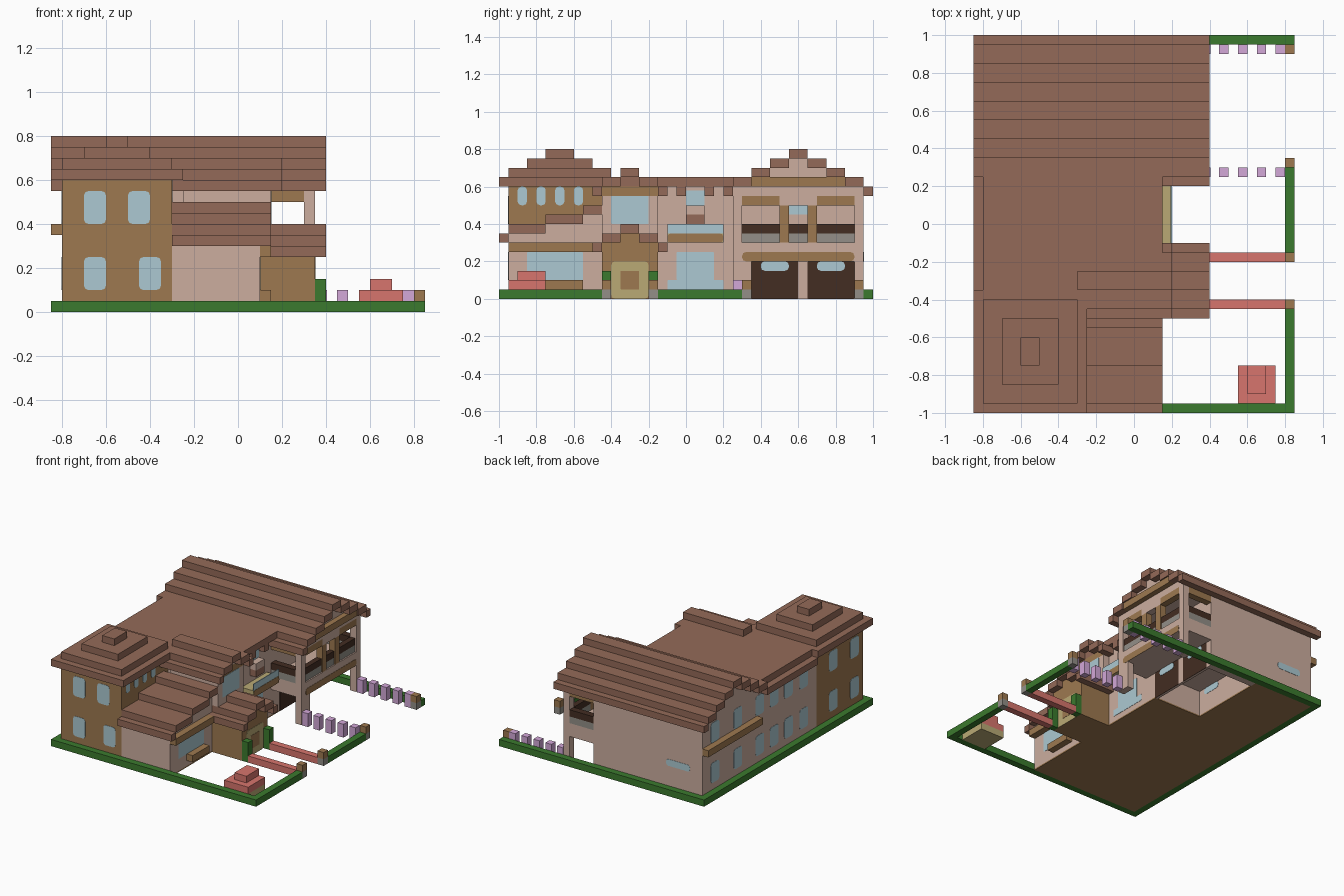
import bpy
import bmesh
import math

cube = bpy.data.objects.get("Cube")
if cube:
    bpy.data.objects.remove(cube, do_unlink=True)


def material(name, srgb):
    lin = [((c / 255 + 0.055) / 1.055) ** 2.4 for c in srgb] + [1]
    m = bpy.data.materials.new(name)
    m.use_nodes = True
    m.diffuse_color = lin
    m.node_tree.nodes["Principled BSDF"].inputs["Base Color"].default_value = lin
    return m


ROOF = material("roof brown", (148, 106, 88))
WOOD = material("wood", (158, 121, 80))
WALL = material("plaster", (204, 174, 159))
GLASS = material("glass blue", (172, 201, 210))
GREEN = material("hedge green", (59, 122, 46))
RED = material("red", (215, 117, 109))
LILAC = material("lilac", (211, 168, 216))
DOOR = material("khaki", (186, 170, 117))
DARK = material("dark brown", (67, 45, 34))
STONE = material("stone grey", (147, 143, 136))


def finish(name, bm, mat):
    bmesh.ops.recalc_face_normals(bm, faces=bm.faces)
    mesh = bpy.data.meshes.new(name)
    bm.to_mesh(mesh)
    bm.free()
    mesh.materials.append(mat)
    ob = bpy.data.objects.new(name, mesh)
    bpy.context.collection.objects.link(ob)


def box(name, mat, x, y, z):
    bm = bmesh.new()
    bmesh.ops.create_cube(bm, size=1)
    for v in bm.verts:
        v.co = [r[0] if c < 0 else r[1] for c, r in zip(v.co, (x, y, z))]
    finish(name, bm, mat)


def panel(name, mat, axis, at, side, a, z, r=0.02):
    """Thin round-cornered plate on a wall facing along axis."""
    bm = bmesh.new()
    pts = []
    for k, (u, w, su, sw) in enumerate(((a[1], z[1], -1, -1), (a[0], z[1], 1, -1),
                                        (a[0], z[0], 1, 1), (a[1], z[0], -1, 1))):
        for j in range(3):
            t = math.radians(90 * k + 45 * j)
            pts.append((u + su * r + r * math.cos(t), w + sw * r + r * math.sin(t)))
    rings = []
    for d in (0, side * 0.002):
        rings.append([bm.verts.new((at + d, u, w) if axis == "x" else (u, at + d, w))
                      for u, w in pts])
    for ring in rings:
        bm.faces.new(ring)
    for i in range(len(pts)):
        j = (i + 1) % len(pts)
        bm.faces.new((rings[0][i], rings[0][j], rings[1][j], rings[1][i]))
    finish(name, bm, mat)


def gable(name, x, centre, base, halves, fills):
    """Stepped gable roof along x with a filled end wall."""
    for i, h in enumerate(halves):
        z = (base + 0.05 * i, base + 0.05 * (i + 1))
        if i == len(halves) - 1:
            box(name + " ridge", ROOF, x, (centre - h, centre + h), z)
            break
        inner = halves[i + 1]
        for s in (-1, 1):
            box(name + " step", ROOF, x, sorted((centre + s * h, centre + s * inner)), z)
        box(name + " infill", fills[i], (x[0] + 0.05, x[1] - 0.05),
            (centre - inner, centre + inner), z)


# Boundary hedges
box("front hedge", GREEN, (-.85, .85), (-1, -.95), (0, .05))
box("back hedge", GREEN, (-.85, .85), (.95, 1), (0, .05))
box("left hedge", GREEN, (-.85, -.8), (-.95, .95), (0, .05))
box("right hedge front", GREEN, (.8, .85), (-.95, -.45), (0, .05))
box("right hedge middle", GREEN, (.8, .85), (-.15, .3), (0, .05))

# Garden posts, fences and bollards
for y in (-.45, -.2, .3, .9):
    box("post base", STONE, (.8, .85), (y, y + .05), (0, .05))
    box("post cap", WOOD, (.8, .85), (y, y + .05), (.05, .1))
for y in (-.45, -.2):
    box("path fence", RED, (.4, .8), (y, y + .05), (0, .05))
    box("entry shrub", GREEN, (.35, .4), (y, y + .05), (0, .15))
for y in (.25, .9):
    for i in range(5):
        x = .355 + .1 * i if i == 0 else .35 + .1 * i
        box("bollard", LILAC, (x, x + .05), (y, y + .05), (0, .1))
box("planter", DOOR, (.55, .75), (-.95, -.75), (0, .05))
box("flower bed", RED, (.55, .75), (-.95, -.75), (.05, .1))
box("flower top", RED, (.6, .7), (-.9, -.75), (.1, .15))

# Floor and main walls
box("main floor", WOOD, (-.8, .1), (-.95, .35), (0, .01))
box("rear floor", WOOD, (-.8, -.3), (.35, .95), (0, .01))
box("main walls", WALL, (-.8, .1), (-.4, .35), (.01, .6))
box("rear upper walls", WALL, (-.8, .1), (.35, .95), (.2, .55))
box("rear lower walls", WALL, (-.8, -.3), (.35, .95), (.01, .2))
box("garage back wall", WALL, (-.3, .1), (.9, .95), (0, .2))
box("garage front wall", WALL, (.08, .1), (.35, .9), (0, .2))
box("tower walls", WOOD, (-.8, -.3), (-.95, -.4), (.01, .6))
box("wing walls", WALL, (-.3, .1), (-.95, -.4), (.01, .35))
box("flat roof", ROOF, (-.8, .15), (-.4, .27), (.6, .65))
box("left eave", ROOF, (-.85, -.8), (-.35, .25), (.55, .6))

# Tower roof
for i, (x, y) in enumerate((((-.85, -.25), (-1, -.35)), ((-.8, -.3), (-.95, -.4)),
                            ((-.7, -.4), (-.85, -.5)), ((-.6, -.5), (-.75, -.6)))):
    box("tower roof", ROOF, x, y, (.6 + .05 * i, .65 + .05 * i))

# Lean-to wing roof with stepped wall under it
edges = (-1, -.95, -.75, -.55, -.45)
for i in range(4):
    z = .3 + .05 * i
    box("wing roof", ROOF, (-.3, .15), (edges[i], edges[i + 1]), (z, z + .05))
    if i > 1:
        box("wing gable", WALL, (-.3, .1), (edges[i], -.4), (z - .05, z))
box("wing awning", WOOD, (.1, .15), (-.95, -.45), (.25, .3))
box("wing sill", WOOD, (.1, .15), (-.75, -.55), (.05, .1))
panel("wing window", GLASS, "x", .1, 1, (-.85, -.55), (.1, .25), .005)

# Rear gable, dormer and entry roofs
gable("rear roof", (-.85, .4), .6, .55, (.4, .35, .25, .15, .05), [WALL] * 4)
box("gable trim", WOOD, (.35, .39), (.35, .85), (.6, .65))
gable("dormer roof", (-.3, .2), -.3, .55, (.2, .15, .05), [WOOD, WALL])
box("dormer walls", WALL, (-.25, .15), (-.45, -.15), (.3, .55))
panel("dormer window", GLASS, "x", .15, 1, (-.4, -.2), (.4, .55), .005)
gable("entry roof", (.1, .4), -.3, .25, (.2, .15, .05), [WOOD, WOOD])
box("entry walls", WOOD, (.1, .35), (-.45, -.15), (0, .25))
panel("door frame", DOOR, "x", .35, 1, (-.4, -.2), (0, .2))
panel("door", WOOD, "x", .352, 1, (-.35, -.25), (.05, .15), .005)

# Middle facade
panel("middle window", GLASS, "x", .1, 1, (-.05, .15), (.1, .25), .005)
panel("middle low window", GLASS, "x", .1, 1, (-.1, .2), (.05, .1), .005)
box("small balcony", DOOR, (.1, .2), (-.1, .2), (.3, .35))
panel("small balcony trim", WOOD, "x", .2, 1, (-.1, .2), (.3, .35))
box("small balcony glass", GLASS, (.194, .2), (-.1, .2), (.35, .4))
box("ledge", ROOF, (.1, .15), (0, .1), (.4, .45))
box("ledge top", WALL, (.1, .15), (0, .1), (.45, .5))
panel("upper window", GLASS, "x", .1, 1, (0, .1), (.5, .58), .005)
for y in (-.05, .1):
    box("eave bracket", ROOF, (.1, .15), (y, y + .05), (.55, .6))

# Garage fronts under the balcony, and the garage inner windows
for y in (.35, .65):
    panel("garage door", DARK, "x", .1, 1, (y, y + .25), (0, .2), .005)
    panel("garage window", GLASS, "x", .102, 1, (y + .05, y + .2), (.15, .2))
    panel("garage inner window", GLASS, "x", -.3, 1, (y + .05, y + .2), (.15, .2))

# Balcony
box("balcony floor", WALL, (.1, .35), (.25, .95), (.2, .3))
panel("balcony trim", WOOD, "x", .35, 1, (.3, .9), (.2, .25))
for y in ((.25, .35), (.9, .95)):
    box("ground pillar", WALL, (.3, .35), y, (0, .2))
for y in ((.25, .3), (.9, .95)):
    box("corner pillar", WALL, (.3, .35), y, (.3, .55))
    box("side stone", STONE, (.1, .3), y, (.3, .35))
    box("side rail", DARK, (.1, .3), y, (.35, .4))
    box("side arch", WOOD, (.1, .3), y, (.5, .55))
box("balcony stone", STONE, (.3, .34), (.3, .9), (.3, .35))
box("balcony rail", DARK, (.3, .34), (.3, .9), (.35, .4))
box("balcony header", WALL, (.3, .35), (.5, .7), (.5, .55))
for y in (.5, .65):
    box("balcony column", WOOD, (.3, .35), (y, y + .05), (.3, .5))
for y in (.3, .7):
    box("balcony arch", WOOD, (.3, .35), (y, y + .2), (.5, .55))
panel("balcony window", GLASS, "x", .1, 1, (.55, .65), (.45, .5), .005)

# Front, tower, left and back windows
for x, z in ((-.7, .1), (-.45, .1), (-.7, .4), (-.5, .4)):
    panel("front window", GLASS, "y", -.95, -1, (x, x + .1), (z, z + .15))
for i in range(4):
    y = -.9 + .1 * i
    panel("tower side window", GLASS, "x", -.3, 1, (y, y + .05), (.5, .6))
for y in (-.9, -.65, -.3, -.12, .05, .22, .48, .75):
    for z in (.1, .4):
        panel("left window", GLASS, "x", -.8, -1, (y, y + .1), (z, z + .15))
box("left awning", WOOD, (-.85, -.8), (.3, .95), (.35, .4))
panel("back window", GLASS, "y", .95, 1, (-.7, -.5), (.2, .25))
